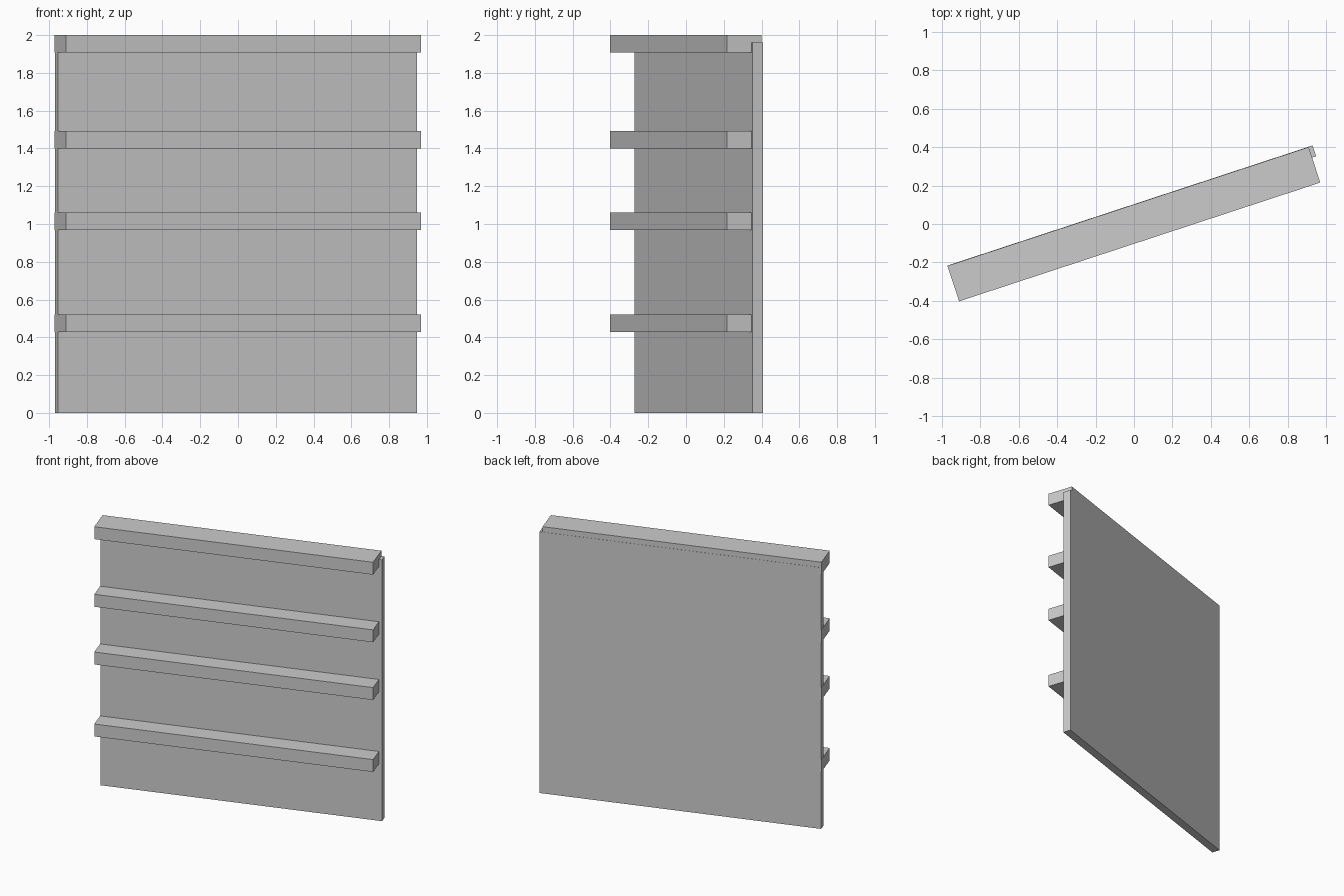
import bpy, bmesh, math
from mathutils import Matrix

if "Cube" in bpy.data.objects:
    bpy.data.objects.remove(bpy.data.objects["Cube"])

ROT = Matrix.Rotation(math.radians(18.2), 4, 'Z')  # the whole unit is turned


def box(name, x0, x1, y0, y1, z0, z1):
    bm = bmesh.new()
    bmesh.ops.create_cube(bm, size=1)
    bm.transform(ROT
                 @ Matrix.Translation(((x0 + x1) / 2, (y0 + y1) / 2, (z0 + z1) / 2))
                 @ Matrix.Diagonal((x1 - x0, y1 - y0, z1 - z0, 1)))
    mesh = bpy.data.meshes.new(name)
    bm.to_mesh(mesh)
    bm.free()
    obj = bpy.data.objects.new(name, mesh)
    bpy.context.collection.objects.link(obj)


# Back panel, shifted slightly past the shelf ends on the right
box("back_panel", -0.989, 1.011, 0.039, 0.098, 0, 1.96)

# Shelves running through the panel
for i, top in enumerate((0.52, 1.06, 1.493, 2.0)):
    box(f"shelf_{i + 1}", -0.991, 0.989, -0.098, 0.0965, top - 0.093, top)
